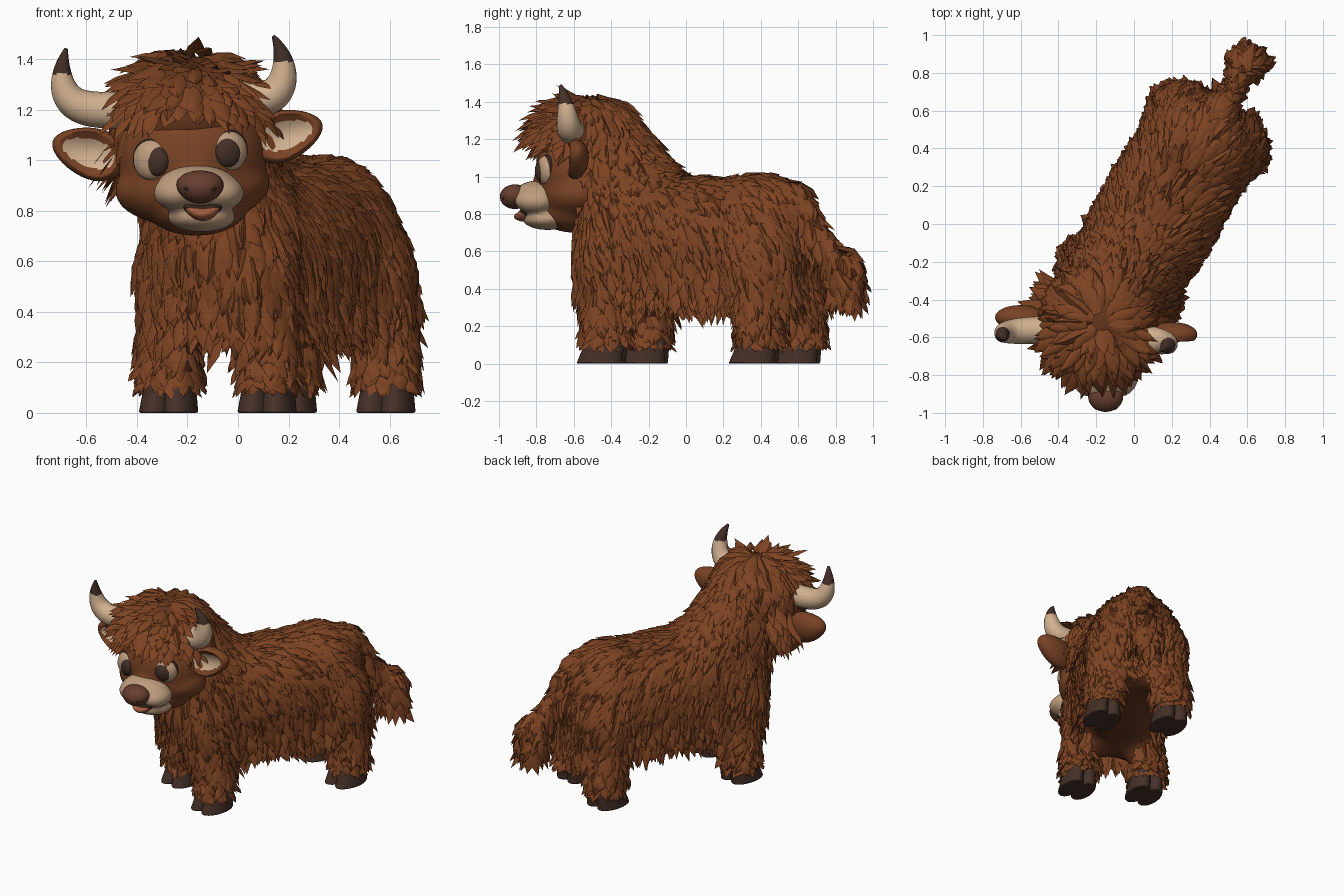
import bpy, bmesh, math, random
from mathutils import Matrix, Vector

random.seed(7)
if "Cube" in bpy.data.objects:
    bpy.data.objects.remove(bpy.data.objects["Cube"])


def material(name, *rgb):
    m = bpy.data.materials.new(name)
    m.use_nodes = True
    m.diffuse_color = (*rgb, 1)
    m.node_tree.nodes["Principled BSDF"].inputs["Base Color"].default_value = (*rgb, 1)
    return m


FUR = material("fur brown", 0.205, 0.056, 0.016)
UNDER = material("under fur brown", 0.13, 0.037, 0.012)
FACE = material("face brown", 0.19, 0.055, 0.018)
CREAM = material("muzzle cream", 0.52, 0.34, 0.21)
HORN = material("horn cream", 0.64, 0.44, 0.28)
HOOF = material("hoof dark brown", 0.058, 0.029, 0.021)
NOSE = material("nose brown", 0.135, 0.048, 0.029)
DARK = material("near black brown", 0.035, 0.016, 0.011)
TONGUE = material("tongue orange", 0.36, 0.11, 0.05)

BODY_YAW = math.radians(-30)


def on_body(along, side, z):
    """Point in the body's turned frame; along runs to the rump, side to its left."""
    return Vector((0.145 + 0.5 * along + 0.866 * side, 0.075 + 0.866 * along - 0.5 * side, z))


def add_object(name, mesh, *mats):
    for m in mats:
        mesh.materials.append(m)
    ob = bpy.data.objects.new(name, mesh)
    bpy.context.collection.objects.link(ob)
    return ob


def finish(name, bm, *mats, sharp=60):
    mesh = bpy.data.meshes.new(name)
    bm.to_mesh(mesh)
    bm.free()
    mesh.shade_smooth()
    mesh.set_sharp_from_angle(angle=math.radians(sharp))
    return add_object(name, mesh, *mats)


def sphere(bm, loc, radii, yaw=0.0, roll=0.0, box=1.0):
    """Ellipsoid; box below 1 squares it off in plan and section."""
    mat = (Matrix.Translation(loc) @ Matrix.Rotation(yaw, 4, 'Z')
           @ Matrix.Rotation(roll, 4, 'Y') @ Matrix.Diagonal((*radii, 1)))
    verts = bmesh.ops.create_uvsphere(bm, u_segments=28, v_segments=18, radius=1)["verts"]
    for v in verts:
        x, y = (math.copysign(abs(c) ** box, c) for c in v.co.xy)
        v.co = mat @ Vector((x, y, v.co.z))
    return verts


def ball(name, mat, loc, radii, yaw=0.0, roll=0.0):
    bm = bmesh.new()
    sphere(bm, loc, radii, yaw, roll)
    return finish(name, bm, mat)


def baked(ob):
    """Replace an object with its evaluated mesh."""
    ev = ob.evaluated_get(bpy.context.evaluated_depsgraph_get())
    mesh = bpy.data.meshes.new_from_object(ev)
    bpy.data.objects.remove(ob)
    return mesh


def fuse(name, bm, mat, voxel, rounds):
    """Merge overlapping volumes into one soft skin."""
    ob = finish(name + "_parts", bm, mat)
    mod = ob.modifiers.new("merge", 'REMESH')
    mod.mode, mod.voxel_size = 'VOXEL', voxel
    mod = ob.modifiers.new("soften", 'SMOOTH')
    mod.factor, mod.iterations = 0.5, rounds
    mesh = baked(ob)
    mesh.shade_smooth()
    return add_object(name, mesh)


# Body volumes: barrel, chest, rump, shoulders, thighs, legs, neck and crown
bm = bmesh.new()
sphere(bm, on_body(0, 0, 0.62), (0.295, 0.62, 0.345), BODY_YAW, box=0.75)
sphere(bm, on_body(-0.42, 0, 0.67), (0.28, 0.27, 0.39), BODY_YAW, box=0.85)
sphere(bm, on_body(0.36, 0, 0.64), (0.28, 0.28, 0.35), BODY_YAW, box=0.9)
LEGS = [(a, s) for a in (-0.47, 0.47) for s in (-0.225, 0.225)]
for along, side in LEGS:
    sphere(bm, on_body(along * 0.97, side * 0.62, 0.53), (0.175, 0.185, 0.26), BODY_YAW, box=0.9)
    bmesh.ops.create_cone(bm, cap_ends=True, segments=24, radius1=0.108, radius2=0.08, depth=0.4,
                          matrix=Matrix.Translation(on_body(along + 0.02, side, 0.305)))
sphere(bm, (-0.12, -0.37, 0.98), (0.25, 0.27, 0.27))
sphere(bm, (-0.05, -0.22, 0.86), (0.24, 0.24, 0.22))
sphere(bm, (-0.19, -0.52, 1.18), (0.28, 0.28, 0.235))
# Tail and its tuft
for loc, r in (((0.45, 0.58, 0.89), 0.07), ((0.485, 0.64, 0.82), 0.055), ((0.515, 0.69, 0.74), 0.048),
               ((0.54, 0.735, 0.66), 0.046), ((0.56, 0.78, 0.59), 0.05)):
    sphere(bm, loc, (r, r, r * 1.2))
sphere(bm, (0.60, 0.85, 0.475), (0.095, 0.085, 0.12))
coat = fuse("under_coat", bm, UNDER, 0.044, 3)

# Shaggy locks: one ridged leaf per patch, laid along the coat and hanging free at the hem
CROWN = Vector((-0.17, -0.52, 1.42))
BACKWARD = on_body(1, 0, 0) - on_body(0, 0, 0)
DOWN = Vector((0, 0, -1))
STEPS = ((0.55, 0.0), (1.0, 0.014), (0.75, 0.02), (0.0, 0.022))


def lock(bm, p, n, flow, length, width, lift, cling):
    rows = []
    for i, (w, h) in enumerate(STEPS):
        d = flow - n * flow.dot(n) if cling else flow
        d.normalize()
        side = n.cross(d).normalized()
        c = p + n * (h + lift * (i / 3) ** 2)
        if w:
            rows.append([bm.verts.new(c + side * (k * width * w * 0.5) + n * (0.016 if k == 0 else -0.008))
                         for k in (-1, 0, 1)])
        else:
            tip = bm.verts.new(c + side * random.uniform(-0.3, 0.3) * width)
        p = p + d * length / 3
        if cling:
            _, spot, normal, _ = coat.closest_point_on_mesh(p)
            cling = normal.z > -0.2
            if cling:
                p, n = spot, normal.copy()
    for a, b in zip(rows, rows[1:]):
        for i in (0, 1):
            bm.faces.new((a[i], a[i + 1], b[i + 1], b[i]))
    for i in (0, 1):
        bm.faces.new((rows[-1][i], rows[-1][i + 1], tip))


bm = bmesh.new()
bpy.context.view_layer.update()
for poly in coat.data.polygons:
    p, n = poly.center.copy(), poly.normal.copy()
    face_zone = p.y < -0.57 and 0.74 < p.z < 1.22
    if face_zone or (n.z < -0.6 and p.z < 0.6) or p.z < 0.115:
        continue
    p += Vector([random.uniform(-0.018, 0.018) for _ in range(3)])
    length, width, lift = random.uniform(0.14, 0.22), random.uniform(0.06, 0.088), random.uniform(0.0, 0.03)
    cling = n.z > -0.25
    if p.z > 1.0 and p.y < -0.1:
        # Head mop and mane fall away from the crown
        flow = (p - CROWN).normalized() + DOWN * 0.35
        lift += 0.014
        if p.y < -0.55:
            flow -= n * flow.dot(n)
            length, cling, lift = random.uniform(0.11, 0.2), False, lift + 0.012
    elif p.z < 0.27:
        # Leg feathering
        flow = DOWN.copy()
        length = min(length * 0.55, max(p.z - 0.075, 0.035))
        lift, cling = lift + 0.006, False
    elif p.y > 0.6 and p.x > 0.42 and p.y > 1.18 - 0.62 * p.z:
        # Tail strand and tuft
        flow = DOWN + Vector((0.1, 0.15, 0))
        length, width = length * 0.6, width * 0.8
    else:
        flow = DOWN + BACKWARD * (0.12 + 1.0 * max(n.z, 0))
        if not cling:
            length *= 0.75
        if p.z < 0.45:
            lift += 0.015
    flow += Vector([random.uniform(-0.2, 0.2) for _ in range(3)])
    lock(bm, p, n, flow, length, width, lift, cling)
finish("shaggy_locks", bm, FUR, sharp=80)

# Cloven hooves
for (along, side), label in zip(LEGS, ("front_right", "front_left", "back_right", "back_left")):
    bm = bmesh.new()
    place = Matrix.Translation(on_body(along, side, 0) + Vector((0.012, 0, 0))) @ Matrix.Rotation(-0.2, 4, 'Z')
    for k in (-1, 1):
        made = bmesh.ops.create_cone(bm, cap_ends=True, segments=24, radius1=1, radius2=0.82, depth=0.14,
                                     matrix=Matrix.Translation((0, 0, 0.07)))["verts"]
        for v in made:
            x = v.co.x * 0.068 + k * 0.048 * (1 - v.co.z)
            v.co = place @ Vector((x, v.co.y * 0.125 + v.co.z * 0.25 - 0.01, v.co.z))
    ob = finish(label + "_hoof", bm, HOOF, sharp=50)
    mod = ob.modifiers.new("soft edge", 'BEVEL')
    mod.width, mod.segments = 0.008, 2

# Smooth face with cheeks
bm = bmesh.new()
sphere(bm, (-0.18, -0.55, 1.01), (0.295, 0.26, 0.27), 0, math.radians(-5))
sphere(bm, (-0.18, -0.57, 0.895), (0.31, 0.22, 0.155), 0, math.radians(-4))
sphere(bm, (-0.165, -0.60, 0.81), (0.2, 0.19, 0.11))
sphere(bm, (-0.17, -0.72, 0.92), (0.10, 0.13, 0.09))
fuse("face", bm, FACE, 0.02, 6)

# Muzzle, chin, mouth and nose
bm = bmesh.new()
sphere(bm, (-0.16, -0.79, 0.89), (0.165, 0.14, 0.09))
for k in (-1, 1):
    sphere(bm, (-0.155 + k * 0.08, -0.80, 0.87), (0.10, 0.115, 0.07))
sphere(bm, (-0.145, -0.74, 0.775), (0.135, 0.135, 0.06))
fuse("muzzle", bm, CREAM, 0.014, 4)


def smile(name, mat, loc, radii):
    bm = bmesh.new()
    for v in sphere(bm, loc, radii):
        v.co.z += 5 * (v.co.x - loc[0]) ** 2
    finish(name, bm, mat)


smile("mouth", DARK, (-0.14, -0.84, 0.795), (0.088, 0.066, 0.033))
smile("tongue", TONGUE, (-0.14, -0.858, 0.787), (0.07, 0.062, 0.028))
bm = bmesh.new()
for v in sphere(bm, (-0.15, -0.915, 0.893), (0.092, 0.08, 0.066)):
    v.co.x = -0.15 + (v.co.x + 0.15) * (1 + 2.2 * (v.co.z - 0.893))
finish("nose", bm, NOSE)
for k, label in ((-1, "right"), (1, "left")):
    ball(label + "_nostril", DARK, (-0.15 + k * 0.048, -0.967, 0.888), (0.02, 0.016, 0.014), k * 0.5, k * -0.4)

# Eyes, glancing a little to the left
for k, label, x, z, glance in ((-1, "right", -0.345, 1.0, 0.017), (1, "left", -0.033, 1.035, -0.004)):
    yaw = k * 0.42
    ball(label + "_eye_rim", DARK, (x, -0.737, z + 0.004), (0.075, 0.046, 0.082), yaw)
    ball(label + "_eye_white", CREAM, (x, -0.748, z), (0.073, 0.047, 0.079), yaw)
    ball(label + "_pupil", HOOF, (x + glance, -0.768, z - 0.004), (0.058, 0.036, 0.062), yaw)

# Cupped ears with a pale lining
for k, label, loc in ((-1, "right", (-0.59, -0.50, 1.03)), (1, "left", (0.19, -0.59, 1.10))):
    bm = bmesh.new()
    bmesh.ops.create_uvsphere(bm, u_segments=40, v_segments=32, radius=1,
                              matrix=Matrix.Rotation(math.pi / 2, 4, 'X'))
    for f in bm.faces:
        c = f.calc_center_median()
        f.material_index = int(c.y < 0 and math.hypot(c.x, c.z * 1.25) < 0.7)
    place = (Matrix.Translation(loc) @ Matrix.Rotation(k * 0.05, 4, 'Z')
             @ Matrix.Rotation(k * -0.3, 4, 'Y'))
    for v in bm.verts:
        r = math.hypot(v.co.x, v.co.z)
        y = v.co.y * 0.07
        if v.co.y < 0 and r < 0.85:
            y += (1 - (r / 0.85) ** 2) * 0.07
        taper = 1 - 0.22 * k * v.co.x
        v.co = place @ Vector((v.co.x * 0.15, y, v.co.z * 0.1 * taper))
    finish(label + "_ear", bm, FACE, HORN)

# Curved horns with dark tips
HORNS = {
    "right_horn": [(-0.38, -0.56, 1.20), (-0.52, -0.56, 1.195), (-0.685, -0.57, 1.19),
                   (-0.71, -0.58, 1.34), (-0.68, -0.61, 1.44)],
    "left_horn": [(-0.02, -0.59, 1.24), (0.08, -0.61, 1.24), (0.18, -0.63, 1.24),
                  (0.195, -0.64, 1.40), (0.14, -0.67, 1.49)],
}
for name, path in HORNS.items():
    curve = bpy.data.curves.new(name, 'CURVE')
    curve.dimensions, curve.bevel_depth, curve.bevel_resolution = '3D', 0.073, 6
    curve.use_fill_caps = True
    spline = curve.splines.new('NURBS')
    spline.points.add(len(path) - 1)
    for point, co, r in zip(spline.points, path, (1, 1, 0.95, 0.6, 0.1)):
        point.co, point.radius = (*co, 1), r
    spline.use_endpoint_u, spline.order_u, spline.resolution_u = True, 4, 14
    mesh = baked(add_object(name + "_path", curve))
    mesh.shade_smooth()
    add_object(name, mesh, HORN, HOOF)
    for poly in mesh.polygons:
        poly.material_index = int(poly.center.z > path[-1][2] - 0.10)
